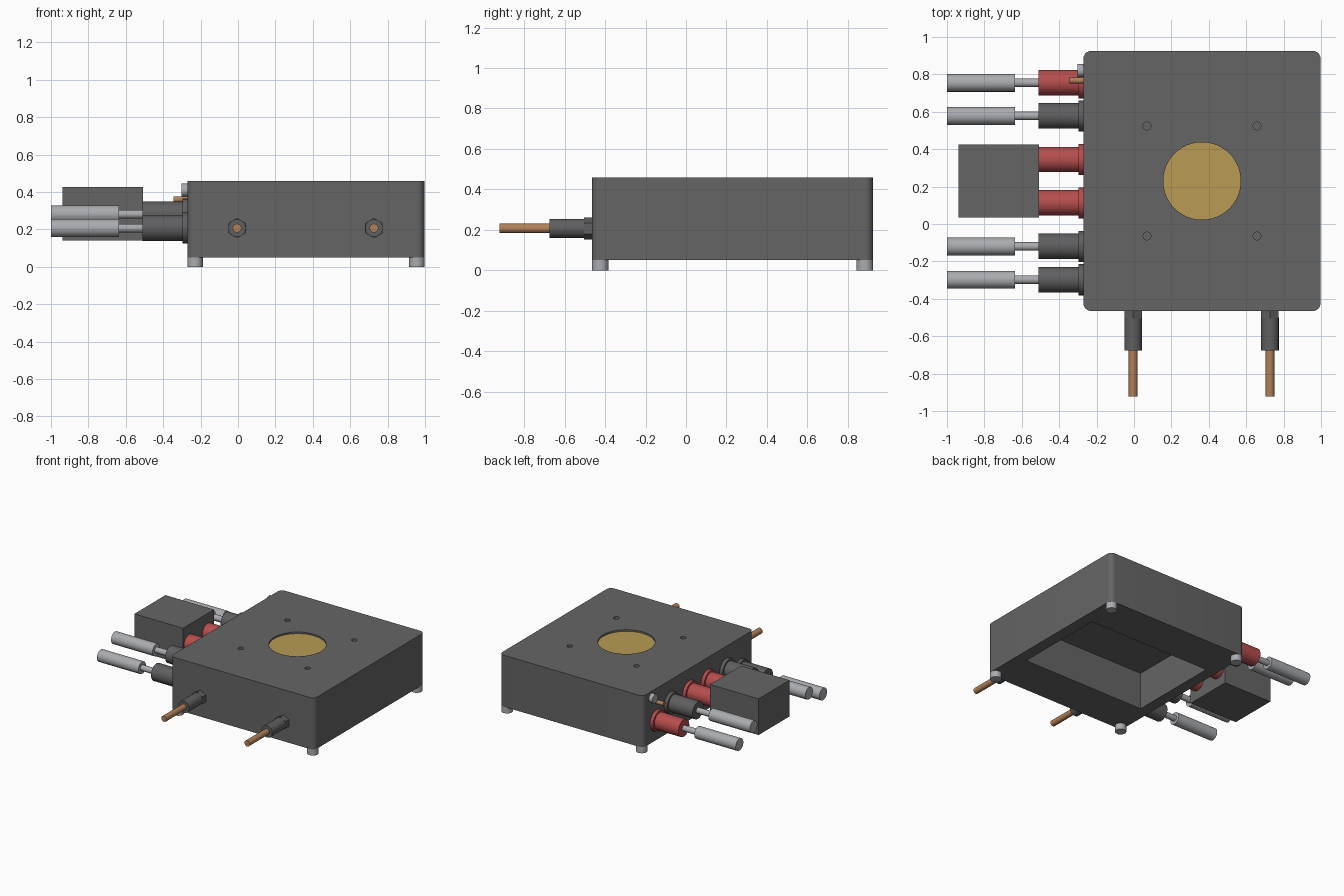
import bpy, bmesh
from math import radians
from mathutils import Matrix, Vector

cube = bpy.data.objects.get("Cube")
if cube:
    bpy.data.objects.remove(cube, do_unlink=True)


def material(name, rgb):
    mat = bpy.data.materials.new(name)
    mat.use_nodes = True
    colour = (*rgb, 1)
    mat.diffuse_color = colour
    mat.node_tree.nodes["Principled BSDF"].inputs["Base Color"].default_value = colour
    return mat


GREY = material("housing grey", (0.13, 0.13, 0.13))
DARK = material("plug dark grey", (0.115, 0.115, 0.12))
SILVER = material("light metal", (0.40, 0.41, 0.43))
RED = material("socket red", (0.47, 0.075, 0.075))
COPPER = material("copper", (0.44, 0.22, 0.10))
GOLD = material("gold", (0.48, 0.33, 0.09))


def finish(name, bm, mat):
    mesh = bpy.data.meshes.new(name)
    bm.to_mesh(mesh)
    bm.free()
    if mat:
        mesh.materials.append(mat)
    obj = bpy.data.objects.new(name, mesh)
    bpy.context.collection.objects.link(obj)
    return obj


def select(obj):
    bpy.ops.object.select_all(action="DESELECT")
    obj.select_set(True)
    bpy.context.view_layer.objects.active = obj


def smooth(obj):
    select(obj)
    bpy.ops.object.shade_smooth_by_angle(angle=radians(30))


def box(name, low, high, mat, corner=0):
    """Box between two points, with optional rounded vertical edges."""
    low, high = Vector(low), Vector(high)
    bm = bmesh.new()
    size = Matrix.Diagonal((*(high - low), 1))
    bmesh.ops.create_cube(bm, size=1, matrix=Matrix.Translation((low + high) / 2) @ size)
    if corner:
        upright = [e for e in bm.edges
                   if abs(e.verts[0].co.z - e.verts[1].co.z) > 0.1]
        bmesh.ops.bevel(bm, geom=upright, offset=corner, segments=8,
                        profile=0.5, affect="EDGES")
    return finish(name, bm, mat)


def rod(name, axis, start, end, centre, radius, mat, sides=40):
    """Cylinder along an axis; centre gives the two remaining coordinates."""
    spot = list(centre)
    spot.insert("xyz".index(axis), (start + end) / 2)
    turn = {"x": Matrix.Rotation(radians(90), 4, "Y"),
            "y": Matrix.Rotation(radians(90), 4, "X"),
            "z": Matrix.Identity(4)}[axis]
    bm = bmesh.new()
    bmesh.ops.create_cone(bm, cap_ends=True, segments=sides, radius1=radius,
                          radius2=radius, depth=abs(end - start),
                          matrix=Matrix.Translation(spot) @ turn)
    obj = finish(name, bm, mat)
    if sides > 6:
        smooth(obj)
    return obj


def cut(obj, cutter):
    cutter.hide_render = True
    mod = obj.modifiers.new("cut", "BOOLEAN")
    mod.operation, mod.solver, mod.object = "DIFFERENCE", "EXACT", cutter
    select(obj)
    bpy.ops.object.modifier_apply(modifier=mod.name)
    bpy.data.objects.remove(cutter, do_unlink=True)


# Housing: open underneath, with a round recess and four screw holes on top
LEFT, RIGHT, FRONT, BACK = -0.27, 0.997, -0.465, 0.925
MID = ((LEFT + RIGHT) / 2, (FRONT + BACK) / 2)
housing = box("housing", (LEFT, FRONT, 0.05), (RIGHT, BACK, 0.46), GREY, 0.04)
cut(housing, box("cavity_cutter", (-0.18, -0.14, 0), (0.905, 0.6, 0.346), None))
cut(housing, rod("recess_cutter", "z", 0.44, 0.5, MID, 0.207, None, 64))
for sx in (-1, 1):
    for sy in (-1, 1):
        spot = (MID[0] + sx * 0.294, MID[1] + sy * 0.294)
        cut(housing, rod("hole_cutter", "z", 0.41, 0.5, spot, 0.021, None, 24))
smooth(housing)
rod("top_disc", "z", 0.438, 0.447, MID, 0.207, GOLD, 64)

# Feet, flush with the housing corners
for x in (LEFT + 0.041, RIGHT - 0.041):
    for y in (FRONT + 0.041, BACK - 0.041):
        rod("foot", "z", 0, 0.052, (x, y), 0.041, SILVER)

# Hose fittings on the front
for x in (-0.005, 0.727):
    at = (x, 0.207)
    rod("fitting_nut", "y", FRONT + 0.005, -0.505, at, 0.054, DARK, 6)
    rod("fitting_body", "y", -0.5, -0.675, at, 0.047, DARK)
    rod("fitting_tube", "y", -0.67, -0.923, at, 0.0235, COPPER)

# Sockets along the right-hand side, some with pins
LOW, HIGH = 0.207, 0.281
for y, z, mat, has_pin in ((0.755, LOW, RED, True), (0.578, HIGH, DARK, True),
                           (0.345, HIGH, RED, False), (0.113, HIGH, RED, False),
                           (-0.12, HIGH, DARK, True), (-0.298, LOW, DARK, True)):
    rod("socket_flange", "x", -0.297, LEFT + 0.005, (y, z), 0.083, mat)
    rod("socket_body", "x", -0.51, -0.29, (y, z), 0.068, mat)
    if has_pin:
        rod("pin_neck", "x", -0.64, -0.505, (y, z), 0.023, SILVER)
        rod("pin_sleeve", "x", -1.0, -0.635, (y, z), 0.048, SILVER)

# Double plug block across the two middle sockets
box("plug_block", (-0.937, 0.035, 0.14), (-0.509, 0.425, 0.428), GREY)

# Earth screw and small copper stub near the back corner
rod("earth_screw", "x", -0.303, LEFT + 0.005, (0.82, 0.41), 0.035, SILVER)
rod("earth_stub", "x", -0.345, LEFT + 0.005, (0.767, 0.36), 0.016, COPPER)
